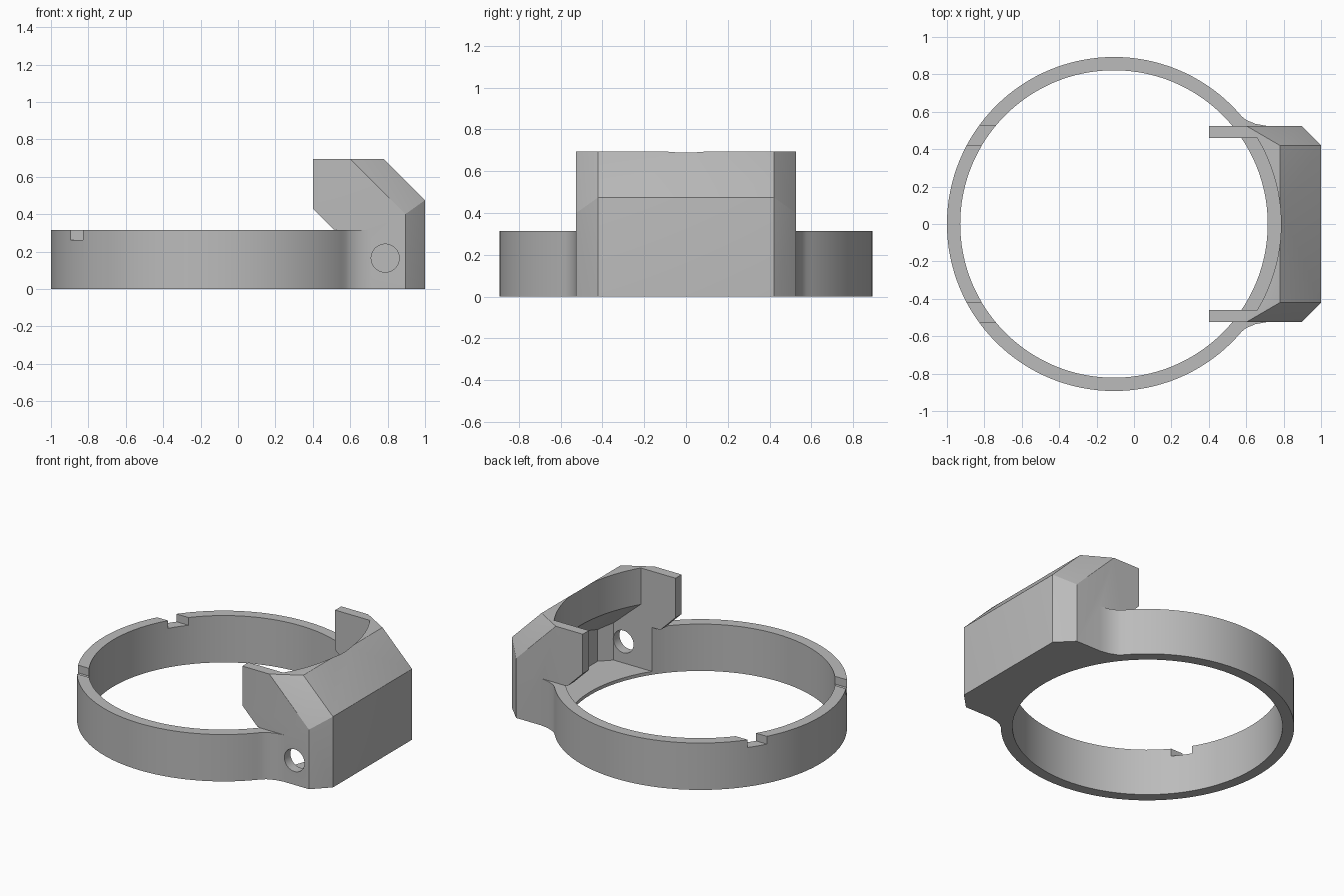
import bpy, bmesh, math
from mathutils import Vector

if "Cube" in bpy.data.objects:
    bpy.data.objects.remove(bpy.data.objects["Cube"])

CX, R_OUT, R_IN, RING_H = -0.107, 0.893, 0.822, 0.315
HALF, INNER, TOP, FLOOR = 0.525, 0.46, 0.695, 0.022

grey = bpy.data.materials.new("plain grey")
grey.use_nodes = True
grey.diffuse_color = (0.5, 0.5, 0.5, 1)
grey.node_tree.nodes["Principled BSDF"].inputs["Base Color"].default_value = (0.5, 0.5, 0.5, 1)


def add_object(name, bm):
    bmesh.ops.recalc_face_normals(bm, faces=bm.faces)
    mesh = bpy.data.meshes.new(name)
    bm.to_mesh(mesh)
    bm.free()
    mesh.materials.append(grey)
    obj = bpy.data.objects.new(name, mesh)
    bpy.context.collection.objects.link(obj)
    return obj


def extrude(points, vector):
    """Prism from a closed outline of 3D points."""
    bm = bmesh.new()
    face = bm.faces.new([bm.verts.new(p) for p in points])
    out = bmesh.ops.extrude_face_region(bm, geom=[face])
    moved = [v for v in out["geom"] if isinstance(v, bmesh.types.BMVert)]
    bmesh.ops.translate(bm, verts=moved, vec=vector)
    bmesh.ops.recalc_face_normals(bm, faces=bm.faces)
    return bm


def upright(outline, z0, z1):
    return extrude([(x, y, z0) for x, y in outline], (0, 0, z1 - z0))


def revolve(profile, steps=128):
    """Closed solid from (radius, height) pairs around the ring axis."""
    bm = bmesh.new()
    loops = []
    for r, z in profile:
        angles = [2 * math.pi * i / steps for i in range(steps)]
        loops.append([bm.verts.new((CX + r * math.cos(a), r * math.sin(a), z)) for a in angles])
    for low, high in zip(loops, loops[1:]):
        for i in range(steps):
            j = (i + 1) % steps
            bm.faces.new((low[i], low[j], high[j], high[i]))
    bm.faces.new(loops[0])
    bm.faces.new(loops[-1])
    return bm


def combine(target, tool, operation):
    """Apply a boolean and drop the tool."""
    tool.hide_render = True
    mod = target.modifiers.new("cut", "BOOLEAN")
    mod.operation, mod.object, mod.solver = operation, tool, "EXACT"
    bpy.context.view_layer.objects.active = target
    bpy.ops.object.modifier_apply(modifier=mod.name)
    bpy.data.objects.remove(tool)


# Housing block: side profile with sloped back, then trimmed corners
profile = [(0.4, TOP), (0.4, 0.43), (0.515, RING_H), (0.515, 0), (1, 0), (1, 0.475), (0.78, TOP)]
bm = extrude([(x, -HALF, z) for x, z in profile], (0, 2 * HALF, 0))
for side in (1, -1):
    for point, normal in (((0.895, side * HALF, 0), (1, side, 0)),
                          ((0.6, side * HALF, TOP), (0.583, side, 0.583))):
        cut = bmesh.ops.bisect_plane(bm, geom=bm.verts[:] + bm.edges[:] + bm.faces[:],
                                     plane_co=point, plane_no=normal, clear_outer=True)
        rim = [e for e in cut["geom_cut"] if isinstance(e, bmesh.types.BMEdge)]
        bmesh.ops.edgenet_fill(bm, edges=rim)

# Soften the outer corners, leaving the arms and the base crisp
bmesh.ops.recalc_face_normals(bm, faces=bm.faces)
soft = []
for e in bm.edges:
    mid = (e.verts[0].co + e.verts[1].co) / 2
    if mid.x > 0.58 and mid.z > 0.01:
        soft.append(e)
bmesh.ops.bevel(bm, geom=soft, offset=0.04, segments=5, profile=0.5,
                affect="EDGES", clamp_overlap=True)
housing = add_object("housing", bm)

# Ring body joined with the housing and its small blending fillets
body = add_object("ring_with_housing", revolve([(R_OUT, 0), (R_OUT, RING_H)]))
combine(body, housing, "UNION")
fillet = [(0.555, 0.592), (0.6, 0.556), (0.65, 0.535), (0.72, 0.523), (0.6, 0.45)]
for side in (1, -1):
    blend = add_object("fillet", upright([(x, side * y) for x, y in fillet], 0, RING_H))
    combine(body, blend, "UNION")

# Round opening through the ring
combine(body, add_object("opening", revolve([(R_IN, -0.1), (R_IN, RING_H + 0.002)])), "DIFFERENCE")

# Inner pocket: cylinder above, widening cone below, held inside the walls
pocket = add_object("pocket", revolve([(R_OUT + 0.45 - FLOOR, FLOOR), (R_OUT, 0.45), (R_OUT, 1)]))
walls = [(0.2, -INNER), (0.86, -INNER), (0.93, -0.39), (0.93, 0.39), (0.86, INNER), (0.2, INNER)]
combine(pocket, add_object("pocket_limit", upright(walls, FLOOR - 0.0005, 0.9)), "INTERSECT")
combine(body, pocket, "DIFFERENCE")

# Two notches in the far rim
for side in (1, -1):
    outline = [(-1.1, side * 0.42), (-0.6, side * 0.42), (-0.6, side * 0.527), (-1.1, side * 0.527)]
    combine(body, add_object("notch", upright(outline, 0.263, 0.4)), "DIFFERENCE")

# Round hole through the front wall only
circle = [2 * math.pi * i / 40 for i in range(40)]
hole = [(0.787 + 0.075 * math.cos(a), -0.7, 0.165 + 0.075 * math.sin(a)) for a in circle]
combine(body, add_object("hole", extrude(hole, Vector((0, 0.4, 0)))), "DIFFERENCE")

# Smooth rounded faces, keep hard edges
bpy.ops.object.select_all(action="DESELECT")
body.select_set(True)
bpy.context.view_layer.objects.active = body
bpy.ops.object.shade_smooth_by_angle(angle=math.radians(25))
